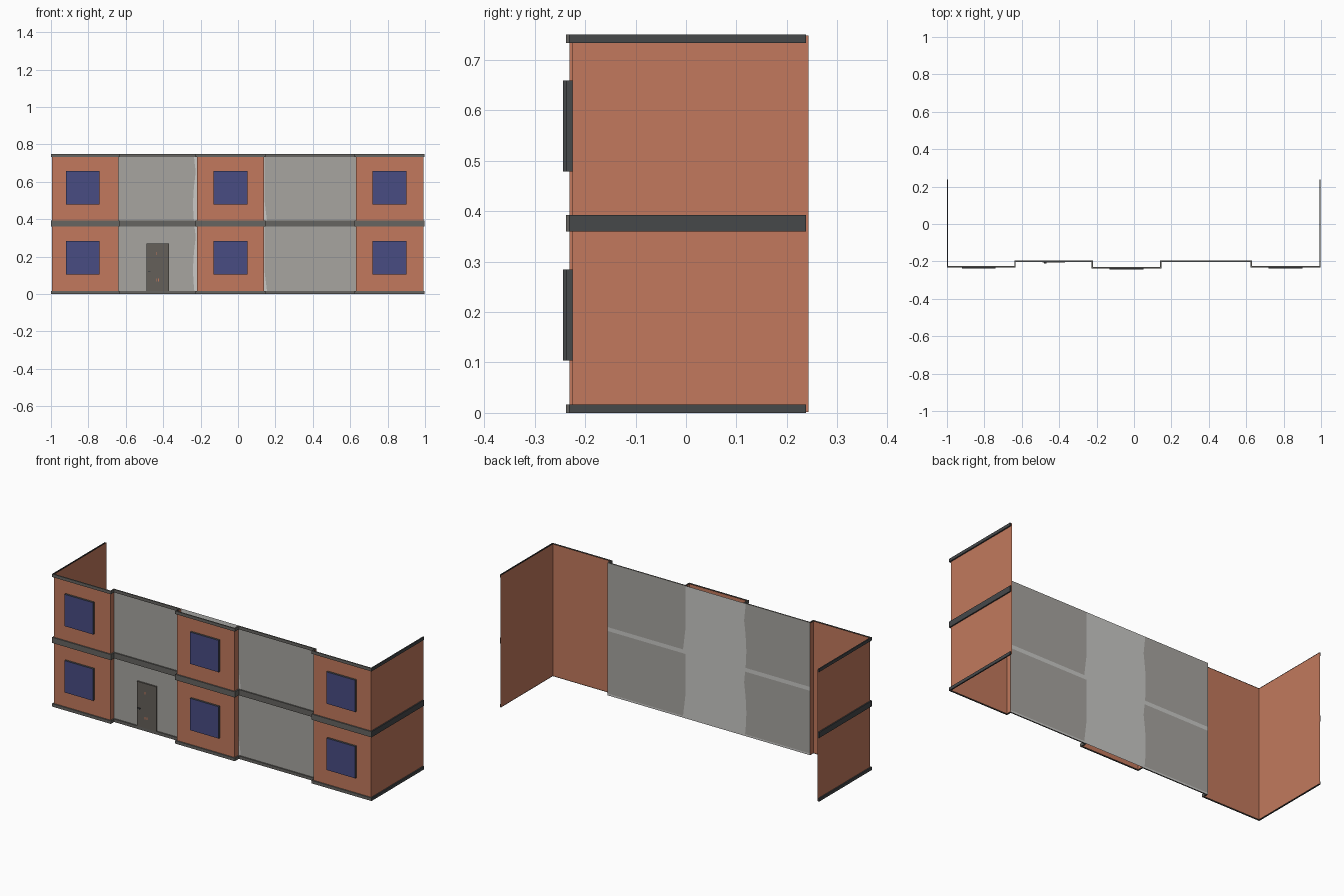
import bpy, bmesh, math
from mathutils import Vector

if "Cube" in bpy.data.objects:
    bpy.data.objects.remove(bpy.data.objects["Cube"])


def srgb(r, g, b):
    return tuple((c / 255 / 12.92) if c < 11 else ((c / 255 + 0.055) / 1.055) ** 2.4 for c in (r, g, b)) + (1,)


def material(name, *rgb):
    m = bpy.data.materials.new(name)
    m.diffuse_color = srgb(*rgb)
    m.use_nodes = True
    m.node_tree.nodes["Principled BSDF"].inputs["Base Color"].default_value = m.diffuse_color
    return m


BRICK = material("brick", 194, 121, 93)
PLASTER = material("plaster_grey", 167, 165, 160)
PALE = material("pale_plaster", 202, 201, 198)
TRIM = material("trim_grey", 102, 101, 97)
DARK = material("dark_grey", 70, 72, 74)
GLASS = material("window_blue", 72, 76, 130)
DOOR = material("door_grey", 101, 96, 90)

H, MID = 0.75, 0.375
FRONT, BACK, CENTRE = -0.225, -0.196, -0.231
L, R = -0.994, 0.991
# Plan of the facade, walked from the left rear round to the right rear
PLAN = [(L, 0.243), (L, FRONT), (-0.64, FRONT), (-0.64, BACK), (-0.22, BACK),
        (-0.22, CENTRE), (0.14, CENTRE), (0.14, BACK), (0.63, BACK),
        (0.63, FRONT), (R, FRONT), (R, 0.243)]


def finish(name, bm, mats):
    me = bpy.data.meshes.new(name)
    bm.to_mesh(me)
    bm.free()
    for m in mats:
        me.materials.append(m)
    ob = bpy.data.objects.new(name, me)
    bpy.context.collection.objects.link(ob)
    return ob


def quad(bm, pts, mat=0):
    f = bm.faces.new([bm.verts.new(p) for p in pts])
    f.material_index = mat
    return f


def box(name, x0, x1, y0, y1, z0, z1, side, front=None):
    bm = bmesh.new()
    bmesh.ops.create_cube(bm, size=1)
    for v in bm.verts:
        v.co = ((x0 + x1) / 2 + v.co.x * (x1 - x0), (y0 + y1) / 2 + v.co.y * (y1 - y0),
                (z0 + z1) / 2 + v.co.z * (z1 - z0))
    bm.normal_update()
    for f in bm.faces:
        f.material_index = int(front is not None and f.normal.y < -0.5)
    return finish(name, bm, [side, front] if front else [side])


# Brick panels, side walls and returns, one sheet per storey
bm = bmesh.new()
for (x0, y0), (x1, y1) in zip(PLAN, PLAN[1:]):
    if y0 == BACK and y1 == BACK:
        continue
    for z0, z1 in ((0.002, MID), (MID, H - 0.002)):
        quad(bm, [(x0, y0, z0), (x1, y1, z0), (x1, y1, z1), (x0, y0, z1)])
bmesh.ops.remove_doubles(bm, verts=bm.verts, dist=1e-5)
finish("brick_walls", bm, [BRICK])

# Plaster wall running behind the centre panel, with pale uneven worn bands


def edges(z):
    s = z % MID
    left = -0.226 - 0.014 * abs(math.sin(9 * z + 0.4))
    right = 0.141 + 0.016 * max(0, 1 - s / 0.13)
    return [-0.64, left, right, 0.63]


bm = bmesh.new()
rows = sorted([i * 0.025 for i in range(31)] + [0.01, 0.364, 0.386])
for z0, z1 in zip(rows, rows[1:]):
    worn = z1 <= 0.0101 or (z0 >= 0.363 and z1 <= 0.387)
    a, b = edges(z0), edges(z1 - 1e-4)
    for i in range(3):
        quad(bm, [(a[i], BACK, z0), (a[i + 1], BACK, z0), (b[i + 1], BACK, z1), (b[i], BACK, z1)],
             1 if i == 1 or worn else 0)
finish("plaster_wall", bm, [PLASTER, PALE])


# Horizontal trim following the plan, with mitred corners
def trim(name, z0, z1, depth=0.007):
    pts = [Vector(p) for p in PLAN]
    pts[0].y = pts[-1].y = 0.238
    n = []
    for p, q in zip(pts, pts[1:]):
        d = (q - p).normalized()
        n.append(Vector((d.y, -d.x)))
    outer = []
    for i, p in enumerate(pts):
        a, b = n[max(i - 1, 0)], n[min(i, len(n) - 1)]
        outer.append(p + (a if a == b else a + b) * depth)
    bm = bmesh.new()
    last = len(n) - 1
    for i in range(len(n)):
        m = int(i in (0, last))
        a, b, c, d = pts[i], pts[i + 1], outer[i + 1], outer[i]
        quad(bm, [(*d, z0), (*c, z0), (*c, z1), (*d, z1)], m)
        quad(bm, [(*d, z1), (*c, z1), (*b, z1), (*a, z1)], m)
        quad(bm, [(*a, z0), (*b, z0), (*c, z0), (*d, z0)], m)
    for i in (0, last + 1):
        quad(bm, [(*pts[i], z0), (*outer[i], z0), (*outer[i], z1), (*pts[i], z1)], 1)
    bmesh.ops.remove_doubles(bm, verts=bm.verts, dist=1e-5)
    bmesh.ops.recalc_face_normals(bm, faces=bm.faces)
    finish(name, bm, [TRIM, DARK])


trim("base_trim", 0, 0.017)
trim("floor_trim", 0.36, 0.392)
trim("roof_trim", 0.733, H)

# Windows: dark edged boxes with a blue front
for cx, y in ((-0.83, FRONT), (-0.04, CENTRE), (0.81, FRONT)):
    for z in (0.104, 0.479):
        box("window", cx - 0.09, cx + 0.09, y - 0.0125, y - 0.0005, z, z + 0.18, DARK, GLASS)

# Door with handle and small brick-coloured fittings
box("door", -0.49, -0.368, BACK - 0.009, BACK - 0.0005, 0.017, 0.27, DOOR)
box("door_handle", -0.482, -0.468, BACK - 0.014, BACK - 0.008, 0.118, 0.124, DARK)
for x, z in ((-0.437, 0.21), (-0.437, 0.068), (-0.425, 0.068)):
    box("door_fitting", x - 0.002, x + 0.002, BACK - 0.0105, BACK - 0.008, z, z + 0.014, BRICK)
